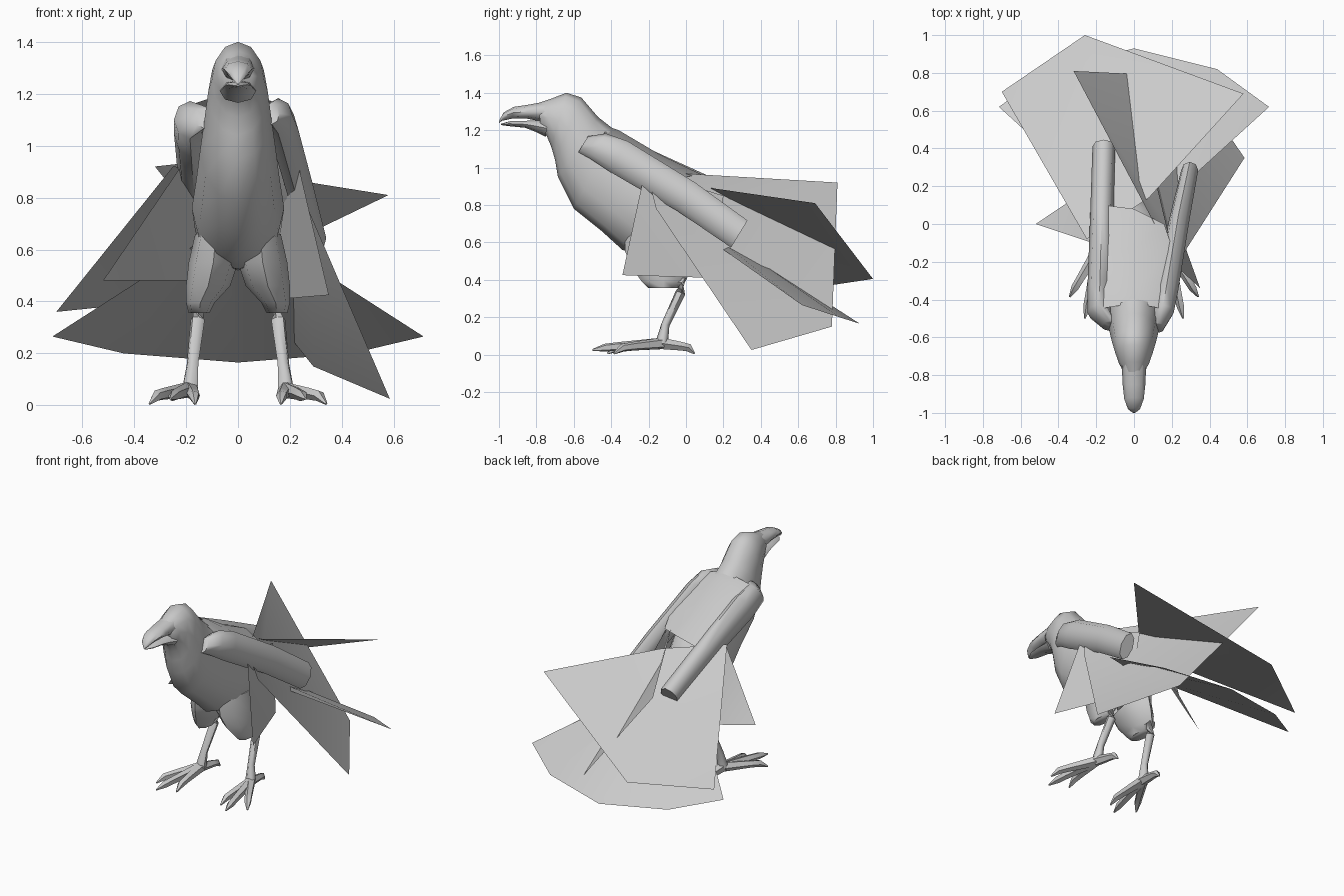
import bpy, bmesh, math
from mathutils import Vector

grey = bpy.data.materials.new("plain_grey")
grey.diffuse_color = (0.6, 0.6, 0.6, 1)


def finish(name, bm, angle=60):
    mesh = bpy.data.meshes.new(name)
    bmesh.ops.recalc_face_normals(bm, faces=bm.faces)
    bm.to_mesh(mesh)
    bm.free()
    mesh.materials.append(grey)
    ob = bpy.data.objects.new(name, mesh)
    bpy.context.collection.objects.link(ob)
    bpy.ops.object.select_all(action='DESELECT')
    ob.select_set(True)
    bpy.context.view_layer.objects.active = ob
    bpy.ops.object.shade_smooth_by_angle(angle=math.radians(angle))
    return ob


def loft(name, rings, n=10, angle=60):
    """Skin elliptical rings given as (centre, half axis a, half axis b)."""
    bm = bmesh.new()
    loops = []
    for c, a, b in rings:
        loops.append([bm.verts.new(Vector(c) + Vector(a) * math.cos(t) + Vector(b) * math.sin(t))
                      for t in (2 * math.pi * i / n for i in range(n))])
    for p, q in zip(loops, loops[1:]):
        for i in range(n):
            j = (i + 1) % n
            bm.faces.new((p[i], p[j], q[j], q[i]))
    bm.faces.new(loops[0])
    bm.faces.new(loops[-1])
    return finish(name, bm, angle)


def profile_loft(name, rows, n=10):
    """Rows: top y, top z, bottom y, bottom z, half width."""
    rings = []
    for ty, tz, by, bz, w in rows:
        top, bot = Vector((0, ty, tz)), Vector((0, by, bz))
        rings.append(((top + bot) / 2, (top - bot) / 2, (w, 0, 0)))
    return loft(name, rings, n)


def tube(name, pts, n=6):
    """Tapered limb through (x, y, z, radius) points."""
    rings = []
    for i, p in enumerate(pts):
        a = Vector(pts[max(i - 1, 0)][:3])
        b = Vector(pts[min(i + 1, len(pts) - 1)][:3])
        d = (b - a).normalized()
        side = d.cross(Vector((0, 0, 1)))
        if side.length < 0.2:
            side = Vector((1, 0, 0))
        side.normalize()
        rings.append((p[:3], side * p[3], side.cross(d) * p[3]))
    return loft(name, rings, n)


def sheet(name, pts, faces, angle=40):
    bm = bmesh.new()
    vs = [bm.verts.new(p) for p in pts]
    for f in faces:
        bm.faces.new([vs[i] for i in f])
    return finish(name, bm, angle)


# Head and torso
profile_loft("body", [
    (-.79, 1.345, -.775, 1.195, .055),
    (-.73, 1.365, -.745, 1.17, .08),
    (-.64, 1.40, -.72, 1.11, .10),
    (-.56, 1.375, -.70, 1.04, .115),
    (-.47, 1.27, -.685, .95, .128),
    (-.38, 1.20, -.60, .78, .145),
    (-.20, 1.09, -.45, .66, .16),
    (0, .96, -.34, .56, .178),
    (.10, .82, -.22, .525, .165),
    (.14, .66, -.08, .52, .12),
    (.15, .60, .05, .53, .06)], 12)

# Beak halves
profile_loft("upper_beak", [
    (-.74, 1.355, -.74, 1.24, .065),
    (-.85, 1.335, -.85, 1.262, .06),
    (-.92, 1.325, -.93, 1.262, .052),
    (-.975, 1.295, -.985, 1.25, .032),
    (-.997, 1.255, -1.0, 1.237, .008)], 8)
profile_loft("lower_beak", [
    (-.74, 1.255, -.75, 1.165, .07),
    (-.80, 1.253, -.80, 1.19, .058),
    (-.86, 1.25, -.86, 1.213, .05),
    (-.94, 1.248, -.95, 1.222, .036),
    (-.99, 1.235, -.99, 1.228, .006)], 8)

# Legs and feet
for s, side in ((1, "right"), (-1, "left")):
    loft(side + "_thigh", [
        ((s * .085, -.14, .66), (.08, 0, 0), (0, .19, 0)),
        ((s * .095, -.15, .55), (.095, 0, 0), (0, .175, 0)),
        ((s * .115, -.13, .46), (.085, 0, 0), (0, .155, 0)),
        ((s * .145, -.12, .395), (.055, 0, 0), (0, .12, 0)),
        ((s * .15, -.12, .355), (.04, 0, 0), (0, .08, 0))], 8)
    tube(side + "_shin", [(s * .15, -.10, .385, .03), (s * .15, -.02, .385, .036),
                          (s * .155, -.03, .33, .028), (s * .175, -.11, .16, .023),
                          (s * .185, -.13, .06, .034)])
    toes = {"inner": (.165, -.42), "middle": (.26, -.50),
            "outer": (.34, -.385), "hind": (.165, .045)}
    for toe, (x, y) in toes.items():
        tube(f"{side}_{toe}_toe", [
            (s * .185, -.13, .06, .032),
            (s * (.185 + (x - .185) * .6), -.13 + (y + .13) * .6, .045, .024),
            (s * (.185 + (x - .185) * .82), -.13 + (y + .13) * .82, .037, .022),
            (s * x, y, .006 if toe != "middle" else .025, .005)], 5)

# Folded wing arms
down = Vector((0, .52, .85))
for name, pts in (
        ("right_wing_arm", [(.13, -.55, 1.125, .03, .05), (.155, -.47, 1.115, .055, .08),
                            (.175, -.36, 1.06, .058, .095), (.235, 0, .845, .055, .09),
                            (.295, .285, .645, .045, .085)]),
        ("left_wing_arm", [(-.13, -.54, 1.11, .04, .05), (-.185, -.47, 1.10, .062, .085),
                           (-.18, -.35, 1.05, .067, .11), (-.17, .05, .89, .062, .09),
                           (-.16, .41, .74, .06, .07)])):
    loft(name, [(p[:3], (p[3], 0, 0), down * p[4]) for p in pts], 8)

# Mantle of back feathers joining the two arms
mantle = [(-.19, -.45, 1.155), (0, -.42, 1.22), (.16, -.45, 1.16),
          (-.19, -.34, 1.13), (0, -.36, 1.20), (.18, -.36, 1.12),
          (-.185, -.12, 1.03), (0, -.14, 1.07), (.20, -.12, 1.0),
          (-.16, .10, .94), (0, .08, .965), (.16, .0, .95)]
sheet("back_mantle", mantle,
      [(r + c, r + c + 1, r + c + 4, r + c + 3) for r in (0, 3, 6) for c in (0, 1)], 80)

# Right wing flight feathers
sheet("right_flight_feathers",
      [(.22, -.21, .98), (-.32, .81, .92), (.29, .78, .15), (.585, .35, .025), (.26, -.16, .78)],
      [(0, 1, 4), (1, 2, 4), (2, 3, 4)])
sheet("right_inner_feathers",
      [(.22, -.22, .98), (.35, -.34, .425), (.17, .16, .41), (.12, .2, .85)],
      [(0, 1, 2), (0, 2, 3)])

# Left wing flight feathers
sheet("left_flight_feathers",
      [(-.25, -.08, .92), (-.70, .70, .36), (-.26, 1.0, .405), (.58, .69, .81), (.08, .14, .89)],
      [(0, 1, 2), (0, 2, 4), (2, 3, 4)])
sheet("left_inner_feathers",
      [(-.22, -.10, .92), (-.52, 0, .48), (-.15, .25, .48), (-.1, .2, .8)],
      [(0, 1, 2), (0, 2, 3)])

# Arched tail fan
rim = [(-.715, .62, .265), (-.44, .82, .20), (0, .93, .165), (.44, .82, .20), (.715, .62, .265)]
base = [(-.10, .06, .66), (-.05, .08, .69), (0, .1, .70), (.05, .08, .69), (.10, .06, .66)]
sheet("tail_fan", base + rim, [(i, i + 1, i + 6, i + 5) for i in range(4)])
